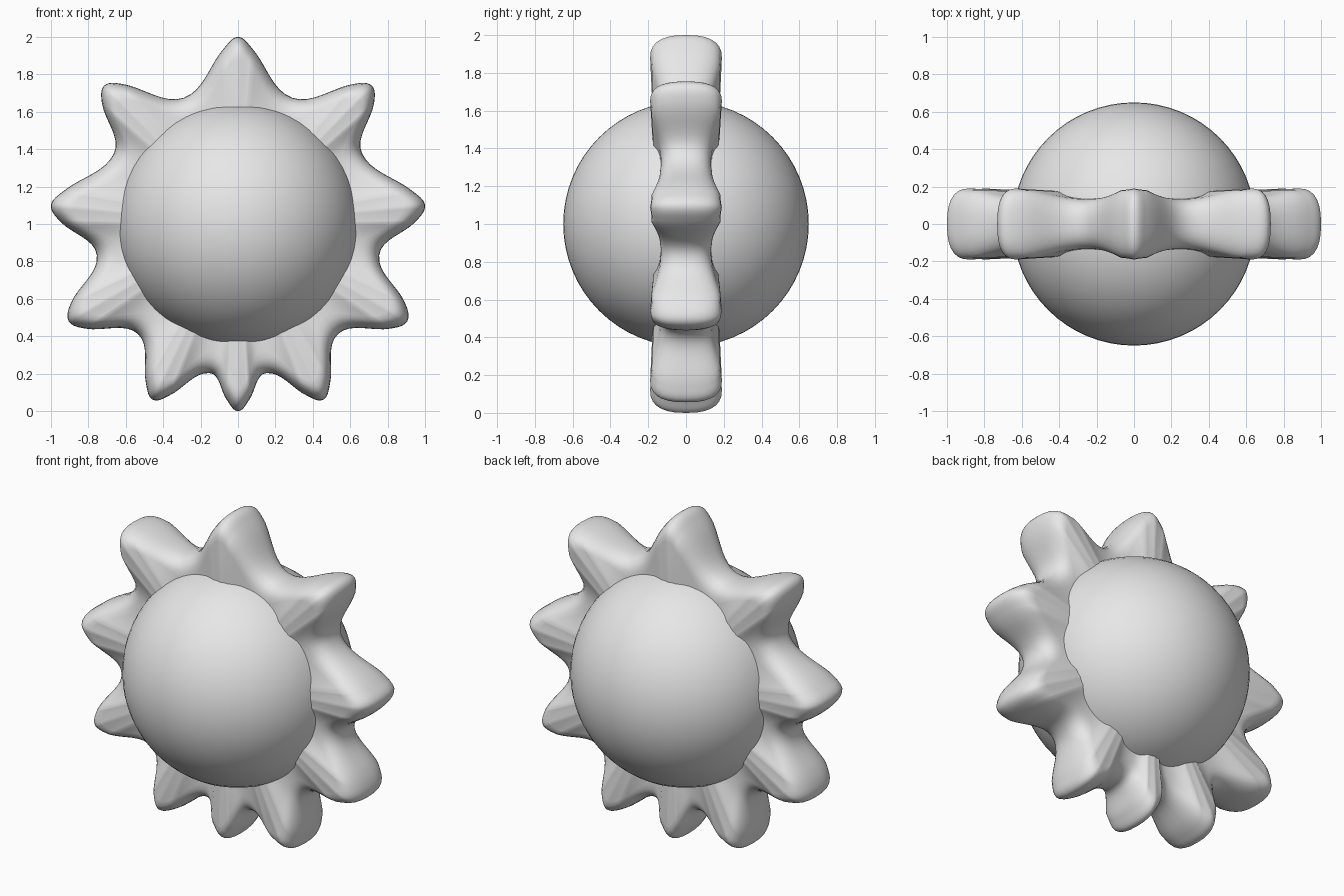
import bpy, bmesh, math
from mathutils import Vector
from mathutils.geometry import interpolate_bezier

if "Cube" in bpy.data.objects:
    bpy.data.objects.remove(bpy.data.objects["Cube"])

grey = bpy.data.materials.new("light_grey")
grey.use_nodes = True
grey.diffuse_color = (0.8, 0.8, 0.8, 1)
grey.node_tree.nodes["Principled BSDF"].inputs["Base Color"].default_value = (0.8, 0.8, 0.8, 1)

CENTRE = Vector((0, 1))          # centre in the x-z plane
RIM = 0.12                       # depth of the rounded rim
INNER = 0.5                      # inner radius, buried in the ball
SAMPLES = 8

# Ray tips (x, z, half width) and the valleys between them, top to bottom
rays = [(0, 2, 0.075), (0.715, 1.74, 0.075), (1, 1.1, 0.083),
        (0.905, 0.48, 0.08), (0.455, 0.06, 0.07), (0, 0, 0.06)]
valleys = [(0.29, 1.675), (0.662, 1.38), (0.755, 0.834), (0.535, 0.412), (0.152, 0.203)]


def add_mesh(name, bm):
    mesh = bpy.data.meshes.new(name)
    bmesh.ops.recalc_face_normals(bm, faces=bm.faces)
    for face in bm.faces:
        face.smooth = True
    bm.to_mesh(mesh)
    bm.free()
    mesh.materials.append(grey)
    obj = bpy.data.objects.new(name, mesh)
    bpy.context.collection.objects.link(obj)
    return obj


def half_outline():
    """Control points with a ridge weight: tip, shoulders and valley of each ray."""
    points = []
    for i, (x, z, width) in enumerate(rays):
        tip = Vector((x, z))
        out = (tip - CENTRE).normalized()
        side = Vector((-out.y, out.x)) * width
        base = tip - out * 0.06
        if i > 0:
            points.append((base + side, 0.85))
        points.append((tip, 1.0))
        if i < len(valleys):
            points.append((base - side, 0.85))
            points.append((Vector(valleys[i]), 0.0))
    return points


def smooth_outline():
    """Mirror the half outline and run a smooth curve through it."""
    half = half_outline()
    loop = half + [(Vector((-p.x, p.y)), w) for p, w in half[-2:0:-1]]
    n = len(loop)
    tangents = [(loop[(i + 1) % n][0] - loop[i - 1][0]).normalized() for i in range(n)]
    result = []
    for i in range(n):
        j = (i + 1) % n
        (p, wp), (q, wq) = loop[i], loop[j]
        reach = (q - p).length / 3
        curve = interpolate_bezier(p, p + tangents[i] * reach, q - tangents[j] * reach, q, SAMPLES + 1)
        for k in range(SAMPLES):
            t = k / SAMPLES
            # ridges fall off quickly towards the valleys
            if wq < wp:
                w = wq + (wp - wq) * (1 - t) ** 2
            else:
                w = wp + (wq - wp) * t ** 2
            result.append((curve[k].to_2d(), w))
    return result


# Ring of rays: each outline point carries a rounded section from front to back
bm = bmesh.new()
columns = []
STEPS = 14
for point, w in smooth_outline():
    inward = (CENTRE - point).normalized()
    rim_y = 0.135 + 0.055 * w
    inner_y = 0.135 + 0.037 * w
    hub = CENTRE - inward * INNER
    section = [(hub, -inner_y)]
    for s in range(STEPS + 1):
        a = math.pi * (s / STEPS - 0.5)
        inset = RIM * (1 - abs(math.cos(a)) ** 0.8)
        y = rim_y * math.copysign(abs(math.sin(a)) ** 0.8, a)
        section.append((point + inward * inset, y))
    section.append((hub, inner_y))
    columns.append([bm.verts.new((p.x, y, p.y)) for p, y in section])

for i, col in enumerate(columns):
    prev = columns[i - 1]
    for k in range(len(col) - 1):
        bm.faces.new((prev[k], prev[k + 1], col[k + 1], col[k]))
for end in (0, -1):
    bm.faces.new([col[end] for col in columns])
add_mesh("ray_ring", bm)

# Central ball
bm = bmesh.new()
bmesh.ops.create_uvsphere(bm, u_segments=64, v_segments=32, radius=0.65)
ball = add_mesh("centre_ball", bm)
ball.location = (0, 0, 1)
